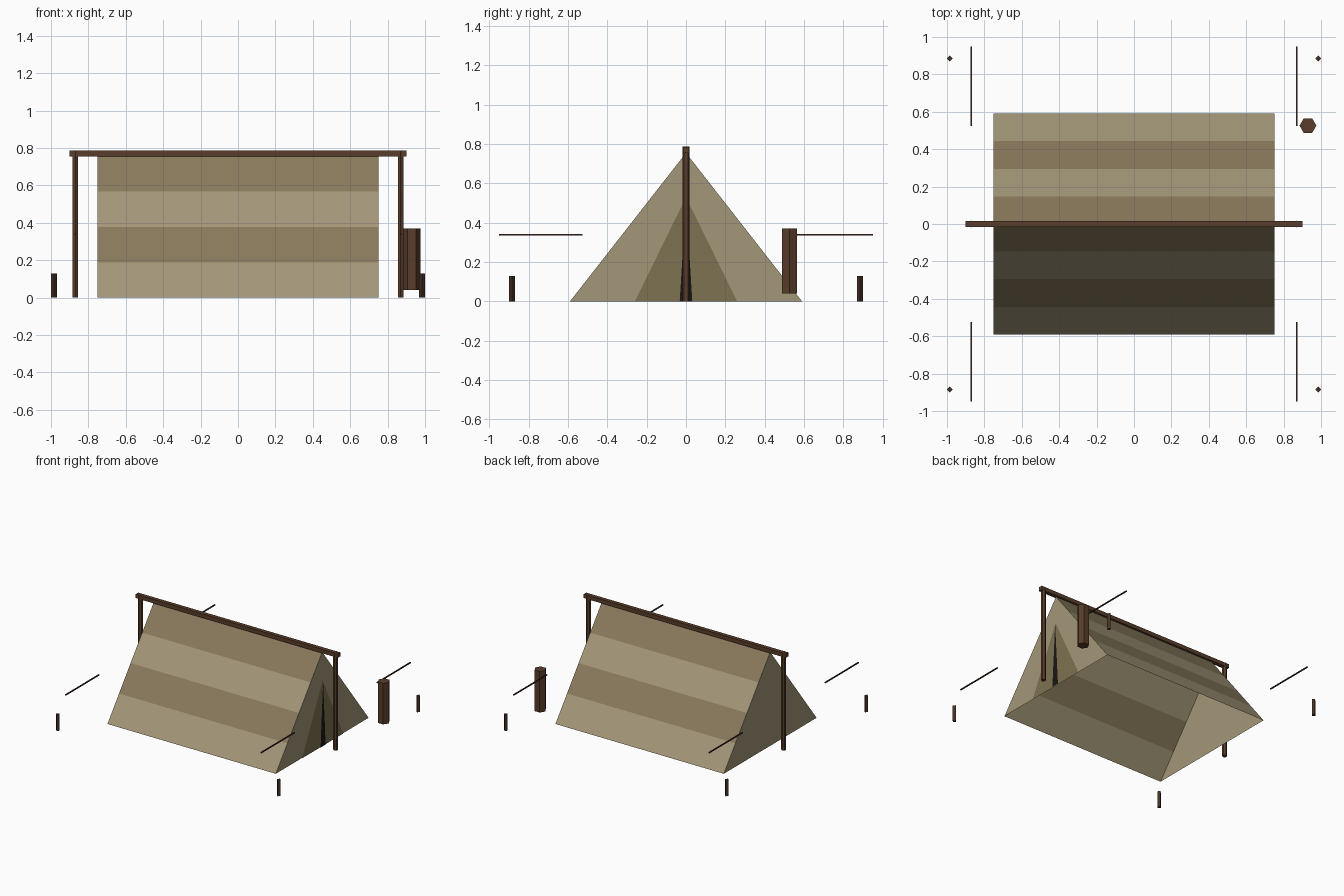
import bpy, math
from mathutils import Vector

if "Cube" in bpy.data.objects:
    bpy.data.objects.remove(bpy.data.objects["Cube"])


def material(name, rgb):
    m = bpy.data.materials.new(name)
    m.diffuse_color = (*rgb, 1)
    m.use_nodes = True
    m.node_tree.nodes["Principled BSDF"].inputs["Base Color"].default_value = m.diffuse_color
    return m


LIGHT = material("light_canvas", (0.37, 0.31, 0.19))
DARK = material("dark_canvas", (0.25, 0.195, 0.107))
FLAP = material("flap_canvas", (0.21, 0.17, 0.085))
BLACK = material("opening_dark", (0.01, 0.009, 0.008))
WOOD = material("wood", (0.10, 0.047, 0.024))
STAKE = material("stake_wood", (0.06, 0.03, 0.017))


def make(name, verts, faces, mats, slots=None):
    me = bpy.data.meshes.new(name)
    me.from_pydata(verts, [], faces)
    for m in mats:
        me.materials.append(m)
    for i, s in enumerate(slots or []):
        me.polygons[i].material_index = s
    me.update()
    ob = bpy.data.objects.new(name, me)
    bpy.context.collection.objects.link(ob)
    return ob


def prism(name, start, end, r, sides, phase, mat):
    """Straight n-sided bar between two points."""
    a, b = Vector(start), Vector(end)
    d = (b - a).normalized()
    u = Vector((0, 0, 1)) if abs(d.z) < 0.5 else Vector((1, 0, 0))
    v = d.cross(u)
    ring = []
    for k in range(sides):
        t = phase + 2 * math.pi * k / sides
        ring.append(u * math.cos(t) * r + v * math.sin(t) * r)
    verts = [a + p for p in ring] + [b + p for p in ring]
    faces = [(k, (k + 1) % sides, (k + 1) % sides + sides, k + sides) for k in range(sides)]
    faces += [tuple(reversed(range(sides))), tuple(range(sides, 2 * sides))]
    return make(name, verts, faces, [mat])


HX, HY, H = 0.75, 0.59, 0.755   # tent half length, half width, height

# Striped roof slopes: four bands each, open underneath
for side, label in ((-1, "front"), (1, "back")):
    verts, faces = [], []
    for i in range(5):
        f = i / 4
        y, z = side * HY * (1 - f), H * f
        verts += [(side * HX, y, z), (-side * HX, y, z)]
    for i in range(4):
        faces.append((2 * i, 2 * i + 1, 2 * i + 3, 2 * i + 2))
    make(label + "_roof_slope", verts, faces, [LIGHT, DARK], [0, 1, 0, 1])


def triangle(name, x, half, top, mat, s=1):
    return make(name, [(x, -s * half, 0), (x, s * half, 0), (x, 0, top)], [(0, 1, 2)], [mat])


# End walls, door flap and dark door slit
triangle("left_end_wall", -HX, HY, H, LIGHT, -1)
triangle("right_end_wall", HX, HY, H, LIGHT)
triangle("door_flap", HX + 0.004, 0.26, 0.53, FLAP)
triangle("door_opening", HX + 0.008, 0.032, 0.52, BLACK)

# Ridge beam with square section
prism("ridge_pole", (-0.9, 0, 0.77), (0.9, 0, 0.77), 0.016 * math.sqrt(2), 4, math.pi / 4, WOOD)

for sx, lx in ((-1, "left"), (1, "right")):
    # Upright poles
    prism(lx + "_upright_pole", (sx * 0.87, 0, 0), (sx * 0.87, 0, 0.787),
          0.018, 6, math.pi / 2, WOOD)
    for sy, ly in ((-1, "front"), (1, "back")):
        # Ground stakes and level guy bars
        prism(f"{ly}_{lx}_stake", (sx * 0.984, sy * 0.885, 0), (sx * 0.984, sy * 0.885, 0.13),
              0.016, 4, 0, STAKE)
        prism(f"{ly}_{lx}_guy_bar", (sx * 0.87, sy * 0.525, 0.339), (sx * 0.87, sy * 0.95, 0.339),
              0.006, 4, math.pi / 4, STAKE)

# Hexagonal bundle beside the back right corner
prism("bundle", (0.93, 0.526, 0.04), (0.93, 0.526, 0.37), 0.045, 6, 0, WOOD)
